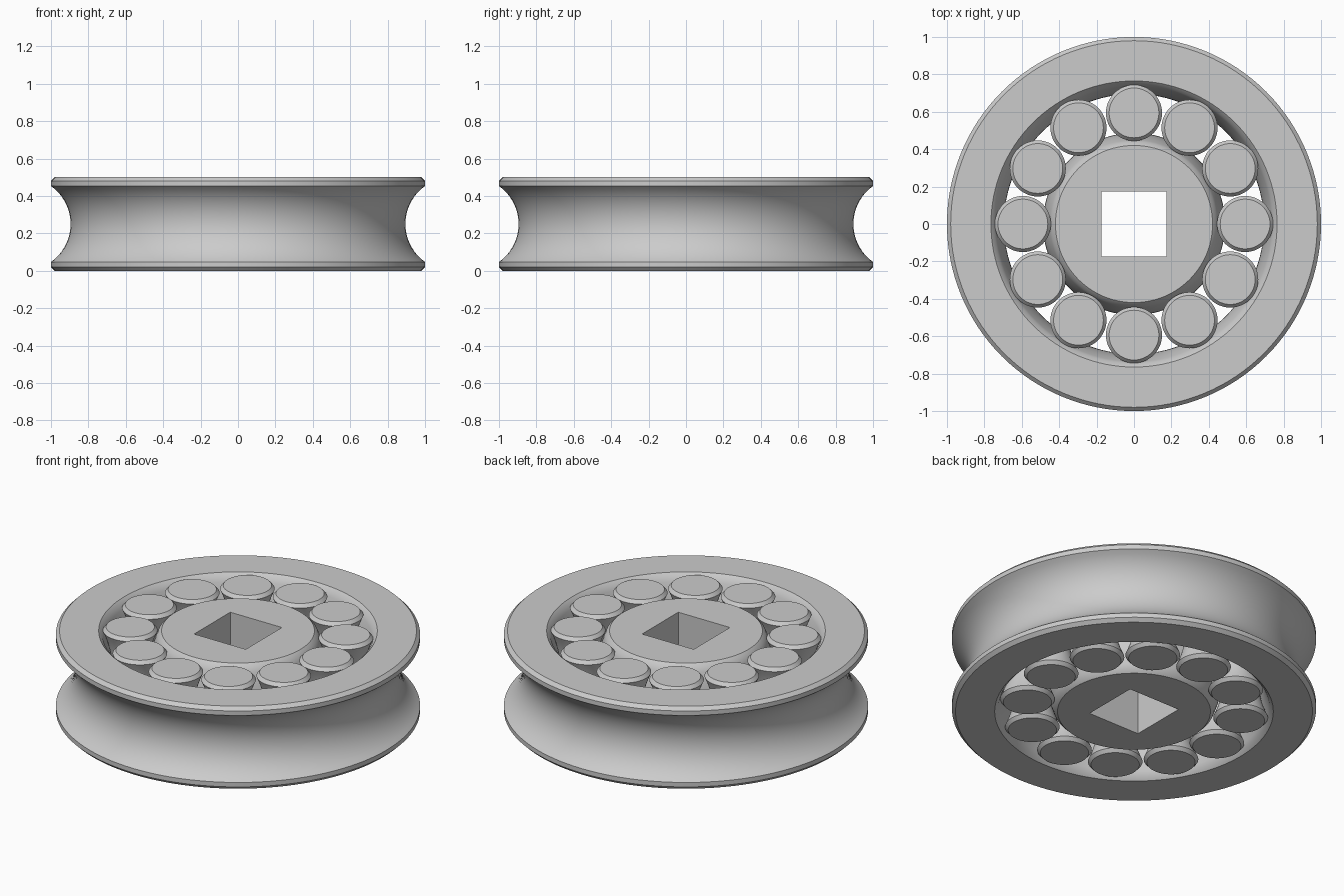
import bpy
import bmesh
from math import asin, cos, sin, sqrt, pi, radians

HEIGHT = 0.5
MID = HEIGHT / 2
CHAMFER = 0.02

cube = bpy.data.objects.get("Cube")
if cube:
    bpy.data.objects.remove(cube, do_unlink=True)

grey = bpy.data.materials.new("light_grey")
grey.use_nodes = True
grey.diffuse_color = (0.6, 0.6, 0.6, 1)
grey.node_tree.nodes["Principled BSDF"].inputs["Base Color"].default_value = (0.6, 0.6, 0.6, 1)


def arc(edge_radius, depth, lip, steps=18):
    """Circular arc from the bottom lip to the top lip, offset by depth at mid height."""
    half = MID - lip
    big = (half ** 2 + depth ** 2) / (2 * abs(depth))
    span = asin(half / big)
    side = 1 if depth > 0 else -1
    points = []
    for i in range(steps + 1):
        a = span * (2 * i / steps - 1)
        rise = big * cos(a) - sqrt(big ** 2 - half ** 2)
        points.append((edge_radius + side * rise, MID + big * sin(a)))
    return points


def wall(flat_radius, edge_radius, depth, lip=CHAMFER):
    """Chamfered wall profile, bottom to top."""
    points = [(flat_radius, 0)]
    if lip > CHAMFER:
        points.append((edge_radius, CHAMFER))
    points += arc(edge_radius, depth, lip)
    if lip > CHAMFER:
        points.append((edge_radius, HEIGHT - CHAMFER))
    return points + [(flat_radius, HEIGHT)]


def lathe(name, outer, segments, inner=None, square=None):
    """Turn an outer wall, joined to an inner wall, a square hole or flat caps."""
    bm = bmesh.new()
    angles = [2 * pi * i / segments for i in range(segments)]

    def ring(r, z, squared=False):
        verts = []
        for a in angles:
            k = 1 / max(abs(cos(a)), abs(sin(a))) if squared else 1
            verts.append(bm.verts.new((r * k * cos(a), r * k * sin(a), z)))
        return verts

    rings = [ring(r, z) for r, z in outer]
    if inner:
        rings += [ring(r, z) for r, z in reversed(inner)]
    if square:
        rings += [ring(square, HEIGHT, True), ring(square, 0, True)]
    closed = bool(inner or square)
    pairs = list(zip(rings, rings[1:]))
    if closed:
        pairs.append((rings[-1], rings[0]))
    for low, high in pairs:
        for i in range(segments):
            j = (i + 1) % segments
            bm.faces.new((low[i], low[j], high[j], high[i]))
    if not closed:
        bm.faces.new(rings[0])
        bm.faces.new(rings[-1])
    bmesh.ops.recalc_face_normals(bm, faces=bm.faces[:])
    mesh = bpy.data.meshes.new(name)
    bm.to_mesh(mesh)
    bm.free()
    mesh.materials.append(grey)
    obj = bpy.data.objects.new(name, mesh)
    bpy.context.collection.objects.link(obj)
    bpy.ops.object.select_all(action="DESELECT")
    obj.select_set(True)
    bpy.context.view_layer.objects.active = obj
    bpy.ops.object.shade_smooth_by_angle(angle=radians(30))
    return obj


# Outer ring: grooved rim outside, bulging raceway inside
lathe("outer_ring", wall(0.98, 1.0, -0.105, 0.047), 128,
      inner=wall(0.765, 0.745, -0.05))

# Hub: bulging raceway with a square through hole
lathe("hub", wall(0.42, 0.44, 0.047), 96, square=0.173)

# Waisted rollers evenly spaced between the raceways
COUNT = 12
roller = lathe("roller_1", wall(0.133, 0.15, -0.05), 48)
for n in range(COUNT):
    part = roller if n == 0 else roller.copy()
    if n:
        part.name = f"roller_{n + 1}"
        bpy.context.collection.objects.link(part)
    a = 2 * pi * n / COUNT
    part.location = (0.594 * cos(a), 0.594 * sin(a), 0)
